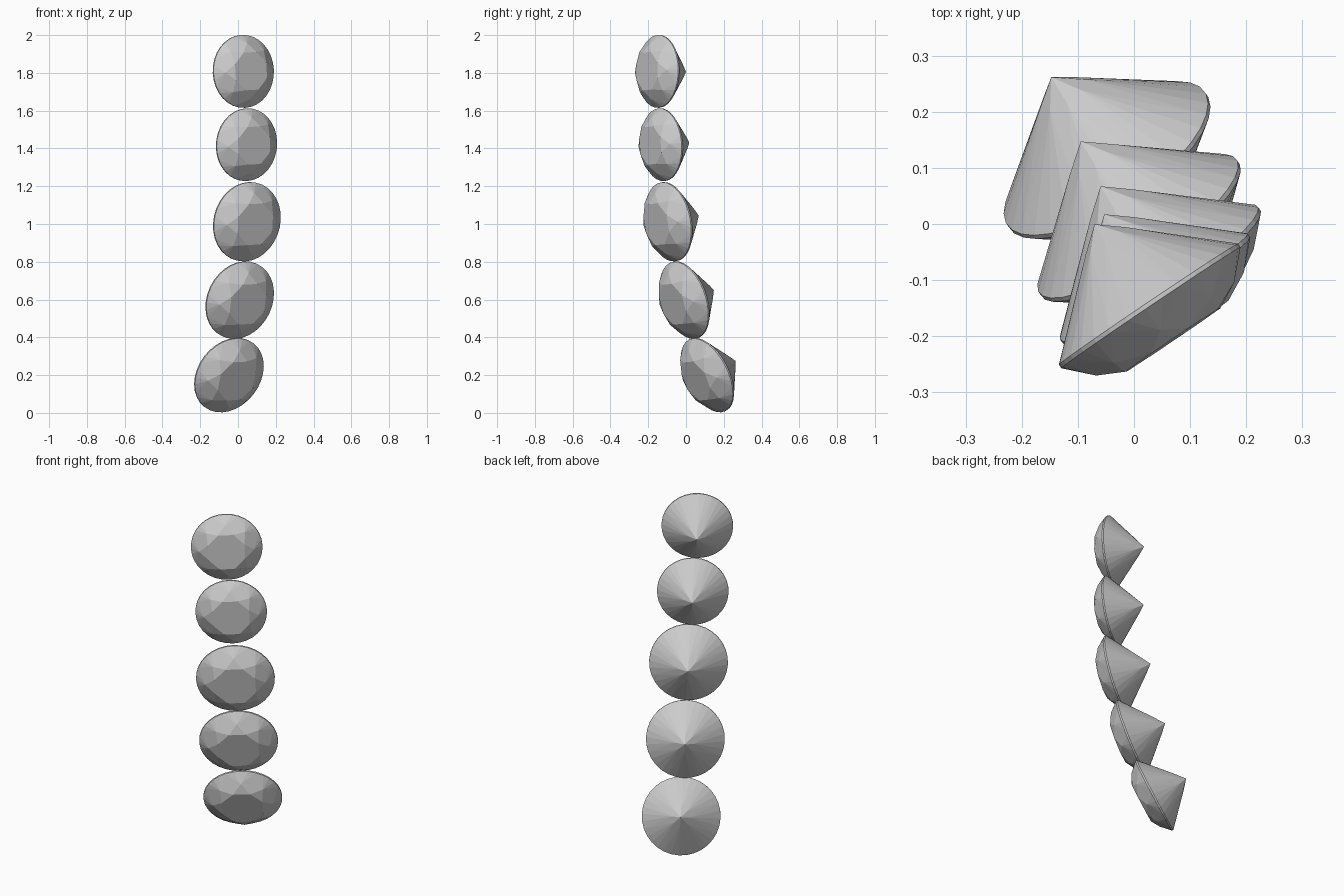
import bpy, bmesh
from math import sin, cos, radians, pi
from mathutils import Vector, Matrix

if "Cube" in bpy.data.objects:
    bpy.data.objects.remove(bpy.data.objects["Cube"])

# Cut proportions, relative to the girdle radius
TABLE_R, TABLE_Z = 0.56, 0.38
STAR_R = 0.77
GIRDLE = 0.02
CULET = 0.91
LOWER_R = 0.22
AZIMUTH = radians(34)    # table turned from front towards the right
ROLL = radians(3)


def ring(count, radius, z, phase=0.0):
    return [Vector((radius * cos(phase + 2 * pi * i / count),
                    radius * sin(phase + 2 * pi * i / count), z))
            for i in range(count)]


def brilliant_mesh():
    half = pi / 8
    # Heights that keep the kite-shaped main facets flat
    slope = (TABLE_Z - GIRDLE) / (1 - TABLE_R)
    star_z = GIRDLE + slope * (1 - STAR_R * cos(half))
    lower_z = -CULET + (CULET - GIRDLE) * LOWER_R * cos(half)
    points = ring(8, TABLE_R, TABLE_Z, half)           # table
    points += ring(8, STAR_R, star_z)                  # star facet tips
    points += ring(32, 1, GIRDLE) + ring(32, 1, -GIRDLE)
    points += ring(8, LOWER_R, lower_z)                # lower facet tips
    points.append(Vector((0, 0, -CULET)))              # culet
    bm = bmesh.new()
    for p in points:
        bm.verts.new(p)
    bmesh.ops.convex_hull(bm, input=bm.verts[:])
    bmesh.ops.delete(bm, geom=[v for v in bm.verts if not v.link_faces],
                     context='VERTS')
    bmesh.ops.dissolve_limit(bm, angle_limit=radians(0.3),
                             verts=bm.verts[:], edges=bm.edges[:])
    bmesh.ops.recalc_face_normals(bm, faces=bm.faces[:])
    mesh = bpy.data.meshes.new("brilliant_gem")
    bm.to_mesh(mesh)
    bm.free()
    return mesh


def place_gem(name, mesh, centre, radius, tilt):
    t = radians(tilt)
    normal = Vector((cos(t) * sin(AZIMUTH), -cos(t) * cos(AZIMUTH), -sin(t)))
    side = Vector((cos(AZIMUTH), sin(AZIMUTH), 0))
    up = normal.cross(side)
    rot = Matrix((side, up, normal)).transposed().to_4x4()
    obj = bpy.data.objects.new(name, mesh)
    obj.matrix_world = (Matrix.Translation(centre) @ rot
                        @ Matrix.Rotation(ROLL, 4, 'Z') @ Matrix.Scale(radius, 4))
    bpy.context.collection.objects.link(obj)


# Curved chain of gems, bottom to top: centre, radius, downward tilt
gem = brilliant_mesh()
chain = [
    ((-0.048, 0.114, 0.200), 0.2125, 23),
    ((0.009, -0.007, 0.597), 0.2125, 16),
    ((0.047, -0.091, 1.012), 0.2125, 9.5),
    ((0.045, -0.128, 1.420), 0.193, 3.5),
    ((0.028, -0.146, 1.808), 0.193, -1),
]
for i, (centre, radius, tilt) in enumerate(chain, 1):
    place_gem(f"gem_{i}", gem, centre, radius, tilt)
